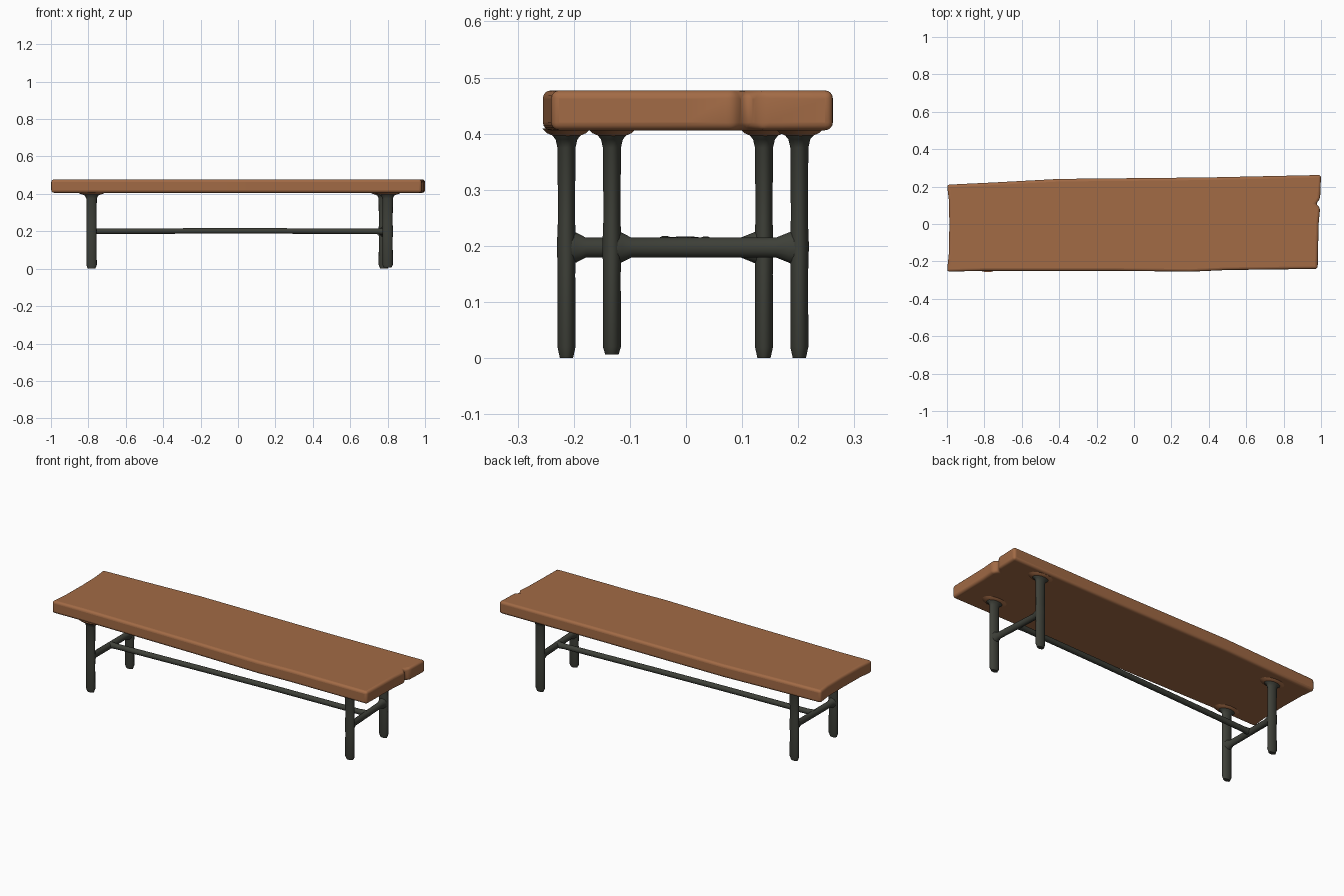
import bpy, bmesh, math
from mathutils import Vector

if "Cube" in bpy.data.objects:
    bpy.data.objects.remove(bpy.data.objects["Cube"])


def material(name, rgb):
    m = bpy.data.materials.new(name)
    m.diffuse_color = (*rgb, 1)
    m.use_nodes = True
    m.node_tree.nodes["Principled BSDF"].inputs["Base Color"].default_value = m.diffuse_color
    return m


WOOD = material("warm brown wood", (0.36, 0.145, 0.06))
METAL = material("dark grey metal", (0.048, 0.051, 0.040))


def finish(name, bm, mat, angle=50):
    bmesh.ops.recalc_face_normals(bm, faces=bm.faces)
    me = bpy.data.meshes.new(name)
    bm.to_mesh(me)
    bm.free()
    me.materials.append(mat)
    ob = bpy.data.objects.new(name, me)
    bpy.context.collection.objects.link(ob)
    bpy.ops.object.select_all(action='DESELECT')
    ob.select_set(True)
    bpy.context.view_layer.objects.active = ob
    bpy.ops.object.shade_smooth_by_angle(angle=math.radians(angle))
    return ob


def loft(name, axis, stations, mat, sides=14):
    """Tube of elliptical rings; station = (centre, radius_u, radius_v)."""
    u, v = {'x': ((0, 1, 0), (0, 0, 1)), 'y': ((1, 0, 0), (0, 0, 1)),
            'z': ((1, 0, 0), (0, 1, 0))}[axis]
    u, v = Vector(u), Vector(v)
    bm = bmesh.new()
    rings = []
    for c, ru, rv in stations:
        ring = []
        for i in range(sides):
            a = 2 * math.pi * i / sides
            ring.append(bm.verts.new(Vector(c) + u * ru * math.cos(a) + v * rv * math.sin(a)))
        rings.append(ring)
    for r0, r1 in zip(rings, rings[1:]):
        for i in range(sides):
            j = (i + 1) % sides
            bm.faces.new((r0[i], r0[j], r1[j], r1[i]))
    bm.faces.new(rings[0])
    bm.faces.new(rings[-1])
    return finish(name, bm, mat)


# Seat: slightly irregular plank with a small notch in the right end
outline = [(-1, -0.255), (-0.8, -0.25), (-0.1, -0.25), (0.3, -0.255), (0.5, -0.246),
           (0.982, -0.24), (0.987, 0.0), (0.995, 0.085), (0.973, 0.108), (0.995, 0.135),
           (1.0, 0.262), (0.4, 0.249), (-0.4, 0.241), (-0.75, 0.222), (-1, 0.21),
           (-0.99, 0.13), (-0.987, 0.0), (-0.99, -0.16)]
bm = bmesh.new()
face = bm.faces.new([bm.verts.new((x, y, 0.406)) for x, y in outline])
ext = bmesh.ops.extrude_face_region(bm, geom=[face])
bmesh.ops.translate(bm, vec=(0, 0, 0.071),
                    verts=[g for g in ext['geom'] if isinstance(g, bmesh.types.BMVert)])
seat = finish("seat", bm, WOOD)
bev = seat.modifiers.new("rounded edges", 'BEVEL')
bev.width = 0.014
bev.segments = 4
bev.limit_method = 'ANGLE'
bev.angle_limit = math.radians(35)

# Legs: flat oval posts, flaring where they meet the seat
legs = {"left_front_leg": (-0.783, -0.213, 0.0), "left_back_leg": (-0.783, 0.139, 0.0),
        "right_front_leg": (0.80, -0.132, 0.006), "right_back_leg": (0.78, 0.202, 0.0)}
for name, (x, y, z0) in legs.items():
    spec = [(z0, 0.020, 0.012), (0.02, 0.028, 0.0165), (0.15, 0.027, 0.016),
            (0.20, 0.028, 0.0175), (0.25, 0.027, 0.0155), (0.375, 0.028, 0.0165),
            (0.39, 0.035, 0.020), (0.399, 0.052, 0.028), (0.41, 0.056, 0.030)]
    loft(name, 'z', [((x, y, z), rx, ry) for z, rx, ry in spec], METAL)
    # Shallow swelling of the seat underside around the leg
    loft(name.replace("leg", "seat_swelling"), 'z',
         [((x, y, 0.396), 0.046, 0.024), ((x, y, 0.401), 0.062, 0.036),
          ((x, y, 0.409), 0.080, 0.044)], WOOD)

# Cross stretchers between each pair of legs, flared at the ends
for side in ("left", "right"):
    a = Vector(legs[side + "_front_leg"][:2])
    b = Vector(legs[side + "_back_leg"][:2])
    length = b.y - a.y
    spec = [(0, 0.026, 0.032), (0.018, 0.022, 0.027), (0.035, 0.016, 0.018),
            (length / 2, 0.016, 0.018), (length - 0.042, 0.016, 0.018),
            (length - 0.02, 0.022, 0.027), (length, 0.026, 0.036)]
    stations = []
    for d, ru, rv in spec:
        p = a.lerp(b, d / length)
        stations.append(((p.x, p.y, 0.197), ru, rv))
    loft(side + "_cross_stretcher", 'y', stations, METAL)

# Long stretcher joining the middles of the cross stretchers
loft("long_stretcher", 'x',
     [((-0.785, -0.037, 0.200), 0.020, 0.018), ((-0.74, -0.035, 0.200), 0.015, 0.015),
      ((-0.2, -0.010, 0.202), 0.015, 0.015), ((0.2, 0.009, 0.202), 0.015, 0.015),
      ((0.74, 0.033, 0.199), 0.015, 0.015), ((0.79, 0.035, 0.199), 0.020, 0.018)], METAL)
